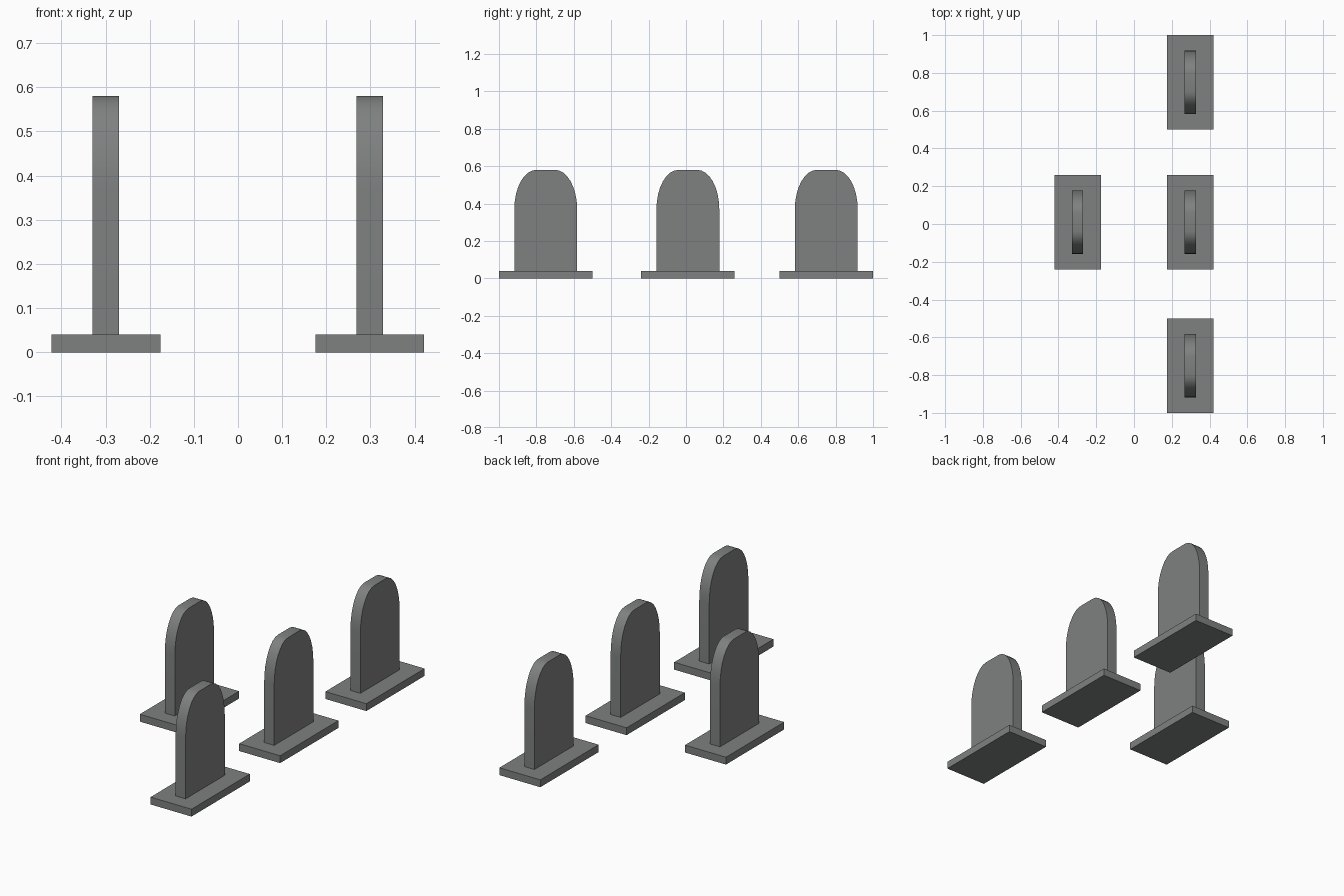
import bpy, bmesh, math

if "Cube" in bpy.data.objects:
    bpy.data.objects.remove(bpy.data.objects["Cube"])

stone = bpy.data.materials.new("grey_stone")
stone.diffuse_color = (0.21, 0.22, 0.215, 1)
stone.use_nodes = True
stone.node_tree.nodes["Principled BSDF"].inputs["Base Color"].default_value = stone.diffuse_color

SPOTS = [(0.298, 0.75), (0.298, 0.01), (0.298, -0.75), (-0.299, 0.01)]
BASE_TOP = 0.04


def finish(bm, name, loc):
    bmesh.ops.recalc_face_normals(bm, faces=bm.faces)
    mesh = bpy.data.meshes.new(name)
    bm.to_mesh(mesh)
    bm.free()
    mesh.materials.append(stone)
    obj = bpy.data.objects.new(name, mesh)
    obj.location = loc
    bpy.context.collection.objects.link(obj)
    return obj


def base(loc):
    bm = bmesh.new()
    bmesh.ops.create_cube(bm, size=1)
    for v in bm.verts:
        v.co.x *= 0.246
        v.co.y *= 0.5
        v.co.z = (v.co.z + 0.5) * BASE_TOP
    return finish(bm, "plinth", loc)


def slab(loc):
    # upright side and rounded shoulder, mirrored about the centre
    half = [(0.168, BASE_TOP), (0.168, 0.37)]
    for i in range(1, 9):
        a = math.radians(90 * i / 8)
        half.append((0.05 + 0.118 * math.cos(a), 0.37 + 0.21 * math.sin(a)))
    outline = half + [(-y, z) for y, z in reversed(half)]
    bm = bmesh.new()
    face = bm.faces.new([bm.verts.new((-0.03, y, z)) for y, z in outline])
    ext = bmesh.ops.extrude_face_region(bm, geom=[face])
    for v in ext["geom"]:
        if isinstance(v, bmesh.types.BMVert):
            v.co.x = 0.03
    return finish(bm, "headstone", loc)


for x, y in SPOTS:
    base((x, y, 0))
    obj = slab((x, y, 0))
    bpy.ops.object.select_all(action='DESELECT')
    obj.select_set(True)
    bpy.context.view_layer.objects.active = obj
    bpy.ops.object.shade_smooth_by_angle(angle=math.radians(35))
